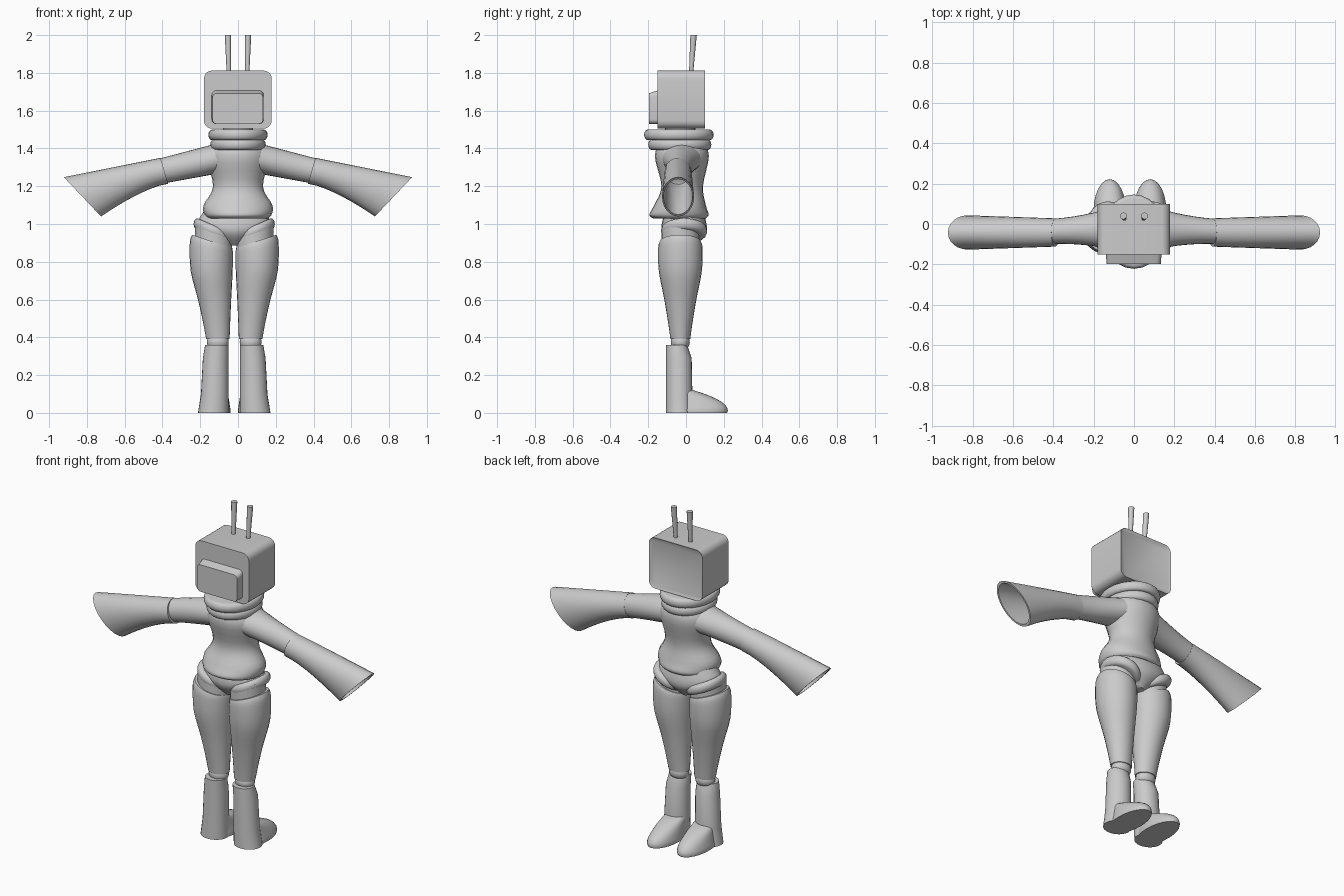
import bpy, bmesh, math
from mathutils import Vector

if "Cube" in bpy.data.objects:
    bpy.data.objects.remove(bpy.data.objects["Cube"], do_unlink=True)

GREY = (0.6, 0.6, 0.6, 1)
material = bpy.data.materials.new("plain grey")
material.use_nodes = True
material.diffuse_color = GREY
material.node_tree.nodes["Principled BSDF"].inputs["Base Color"].default_value = GREY

LEG_MID = -0.02   # the legs stand slightly off centre
LEG_Y = -0.03


def finish(name, bm):
    bmesh.ops.recalc_face_normals(bm, faces=bm.faces)
    mesh = bpy.data.meshes.new(name)
    bm.to_mesh(mesh)
    bm.free()
    part = bpy.data.objects.new(name, mesh)
    bpy.context.collection.objects.link(part)
    mesh.materials.append(material)
    bpy.ops.object.select_all(action='DESELECT')
    part.select_set(True)
    bpy.context.view_layer.objects.active = part
    bpy.ops.object.shade_smooth_by_angle(angle=math.radians(40))


def ring(x, y, z, half_width, half_depth, tilt=0):
    """Ellipse given as its centre and two half axes."""
    return Vector((x, y, z)), Vector((half_width, 0, tilt)), Vector((0, half_depth, 0))


def loft(name, rings, sides=24):
    """Skin a row of ellipses and cap both ends."""
    bm = bmesh.new()
    loops = []
    for centre, across, along in rings:
        turns = [math.tau * i / sides for i in range(sides)]
        loops.append([bm.verts.new(centre + across * math.cos(t) + along * math.sin(t))
                      for t in turns])
    for lower, upper in zip(loops, loops[1:]):
        for i in range(sides):
            j = (i + 1) % sides
            bm.faces.new((lower[i], lower[j], upper[j], upper[i]))
    bm.faces.new(loops[0])
    bm.faces.new(loops[-1])
    finish(name, bm)


def flowing(rows, steps=4):
    """Pass a smooth curve through a few profile rows."""
    points = [Vector(row) for row in rows]
    points = [points[0]] + points + [points[-1]]
    result = []
    for a, b, c, d in zip(points, points[1:], points[2:], points[3:]):
        for step in range(steps):
            t = step / steps
            bend = (c - a) * t + (2 * a - 5 * b + 4 * c - d) * t**2
            result.append(b + (bend + (3 * b - a - 3 * c + d) * t**3) / 2)
    return result + [points[-1]]


def rounded_band(name, x, y, z, half_width, half_depth, half_height, tilt=0):
    """Disc with a bulging rim, for folds, cuffs and joints."""
    rings = []
    for step in range(-4, 5):
        angle = math.pi / 2 * step / 4
        shrink = half_height * (1 - math.cos(angle)) * 0.7
        rings.append(ring(x, y, z + half_height * math.sin(angle),
                          half_width - shrink, half_depth - shrink, tilt))
    loft(name, rings)


def rounded_box(name, low, high, radius, edit):
    """Box with the four edges along y rounded."""
    bm = bmesh.new()
    bmesh.ops.create_cube(bm, size=1)
    for v in bm.verts:
        v.co = [(a + b) / 2 + c * (b - a) for a, b, c in zip(low, high, v.co)]
    edges = [e for e in bm.edges if e.verts[0].co.xz == e.verts[1].co.xz]
    bmesh.ops.bevel(bm, geom=edges, offset=radius, segments=5, profile=0.5, affect='EDGES')
    edit(bm)
    finish(name, bm)


# Boxy head with a shallow recessed back
def recess_back(bm):
    back = max(bm.faces, key=lambda face: face.calc_center_median().y)
    bmesh.ops.inset_region(bm, faces=[back], thickness=0.012, depth=-0.006)


# Face panel whose top slopes down towards the front
def slope_front(bm):
    front = min(v.co.y for v in bm.verts)
    for v in bm.verts:
        if v.co.y < front + 0.01:
            v.co.x *= 0.97
            if v.co.z > 1.6:
                v.co.z -= 0.018


rounded_box("head", (-0.18, -0.15, 1.505), (0.178, 0.1, 1.812), 0.042, recess_back)
rounded_box("face_panel", (-0.14, -0.197, 1.53), (0.137, -0.14, 1.71), 0.025, slope_front)

# Neck and folded collar
loft("neck", [ring(0, LEG_Y, z, 0.08, 0.08) for z in (1.36, 1.53)])
rounded_band("collar_upper_fold", 0, -0.038, 1.472, 0.157, 0.184, 0.028)
rounded_band("collar_lower_fold", 0, -0.033, 1.42, 0.147, 0.167, 0.028)

# Sweater body: height, half width, half depth and y, pinched waist and flared hem
body = [(1.44, 0.11, 0.11, -0.02),
        (1.36, 0.165, 0.143, -0.022),
        (1.2, 0.132, 0.11, -0.02),
        (1.1, 0.182, 0.137, -0.032),
        (1.05, 0.178, 0.157, -0.037),
        (1.03, 0.16, 0.14, -0.035)]
loft("sweater_body", [ring(0, y, z, w, d) for z, w, d, y in flowing(body)])

# Shorts narrowing to the crotch: height, half width, half depth
hips = [(1.07, 0.16, 0.1), (0.99, 0.198, 0.12), (0.94, 0.13, 0.11), (0.885, 0.03, 0.06)]
loft("shorts", [ring(LEG_MID, -0.01, z, w, d) for z, w, d in flowing(hips)])


def sleeve_ring(side, top, bottom, y, half_depth, scale=1):
    """Slanted ellipse spanning a top and a bottom point of the arm."""
    middle, reach = (top + bottom) / 2, (top - bottom) / 2 * scale
    return (Vector((side * middle.x, y, middle.y)),
            Vector((side * reach.x, 0, reach.y)),
            Vector((0, half_depth * scale, 0)))


def upper_sleeve_ring(side, t):
    top = Vector((0.06, 1.44)).lerp(Vector((0.44, 1.34)), t)
    bottom = Vector((0.09, 1.27)).lerp(Vector((0.42, 1.21)), t)
    return sleeve_ring(side, top, bottom, -0.02 - 0.018 * t, 0.062 + 0.05 * (1 - t)**2)


def flared_sleeve_ring(side, t, scale=1):
    top = Vector((0.41, 1.35)).lerp(Vector((0.922, 1.248)), t)
    bottom = Vector((0.37 + 0.355 * t, 1.213 - 0.173 * t**1.4))
    return sleeve_ring(side, top, bottom, -0.042, 0.07 + 0.015 * t, scale)


for side, word in ((1, "left_"), (-1, "right_")):
    # Antenna, wider at the tip
    loft(word + "antenna", [ring(side * 0.049, 0.027, 1.8, 0.011, 0.011),
                            ring(side * 0.053, 0.04, 2, 0.017, 0.017)], sides=12)

    # Arm, with a flared sleeve that is hollow at the wrist
    steps = [i / 8 for i in range(9)]
    loft(word + "upper_sleeve", [upper_sleeve_ring(side, t) for t in steps])
    outer = [flared_sleeve_ring(side, t) for t in steps]
    inner = [flared_sleeve_ring(side, t, 0.9) for t in reversed(steps[1:])]
    loft(word + "flared_sleeve", outer + inner)

    # Shorts cuff and bare leg, both tilted up towards the hip
    leg_x = LEG_MID + side * 0.109
    tilt = side * 0.037
    rounded_band(word + "shorts_cuff", leg_x, -0.01, 0.963, 0.106, 0.122, 0.03, tilt)
    loft(word + "upper_leg", [ring(leg_x, LEG_Y, z, 0.098, 0.1, tilt) for z in (0.97, 0.87)])

    # Long leg cover tapering to the knee: height and half width
    cover = []
    for z, w in flowing([(0.908, 0.107), (0.87, 0.114), (0.75, 0.111),
                         (0.6, 0.088), (0.48, 0.072), (0.39, 0.062)]):
        slope = side * max(0, z - 0.75) * 0.22
        cover.append(ring(LEG_MID + side * (0.045 + w * 0.67), LEG_Y, z,
                          w, w * 1.25 - 0.025, slope))
    loft(word + "leg_cover", cover)
    rounded_band(word + "knee_joint", LEG_MID + side * 0.087, LEG_Y, 0.375, 0.058, 0.05, 0.035)

    # Boot shaft, with a bevelled top edge
    shaft = [(0.36, 0.062, 0.056), (0.29, 0.068, 0.068), (0.1, 0.073, 0.07), (0, 0.081, 0.072)]
    loft(word + "boot_shaft", [ring(LEG_MID + side * (0.03 + w), d - 0.106 + (z > 0.3) * -0.03 * (w - d),
                                    z, w, d) for z, w, d in shaft])

    # Long foot, its instep falling towards the toe
    foot = [ring(LEG_MID + side * 0.1, 0.06, 0, 0.079, 0.158)]
    for i in range(8):
        t = i / 7
        heel, toe = -0.1 + 0.01 * t, 0.222 - 0.19 * t**2
        foot.append(ring(LEG_MID + side * (0.1 - 0.005 * t), (heel + toe) / 2,
                         0.012 + 0.11 * t, 0.081 - 0.022 * t, (toe - heel) / 2))
    loft(word + "boot_foot", foot)
